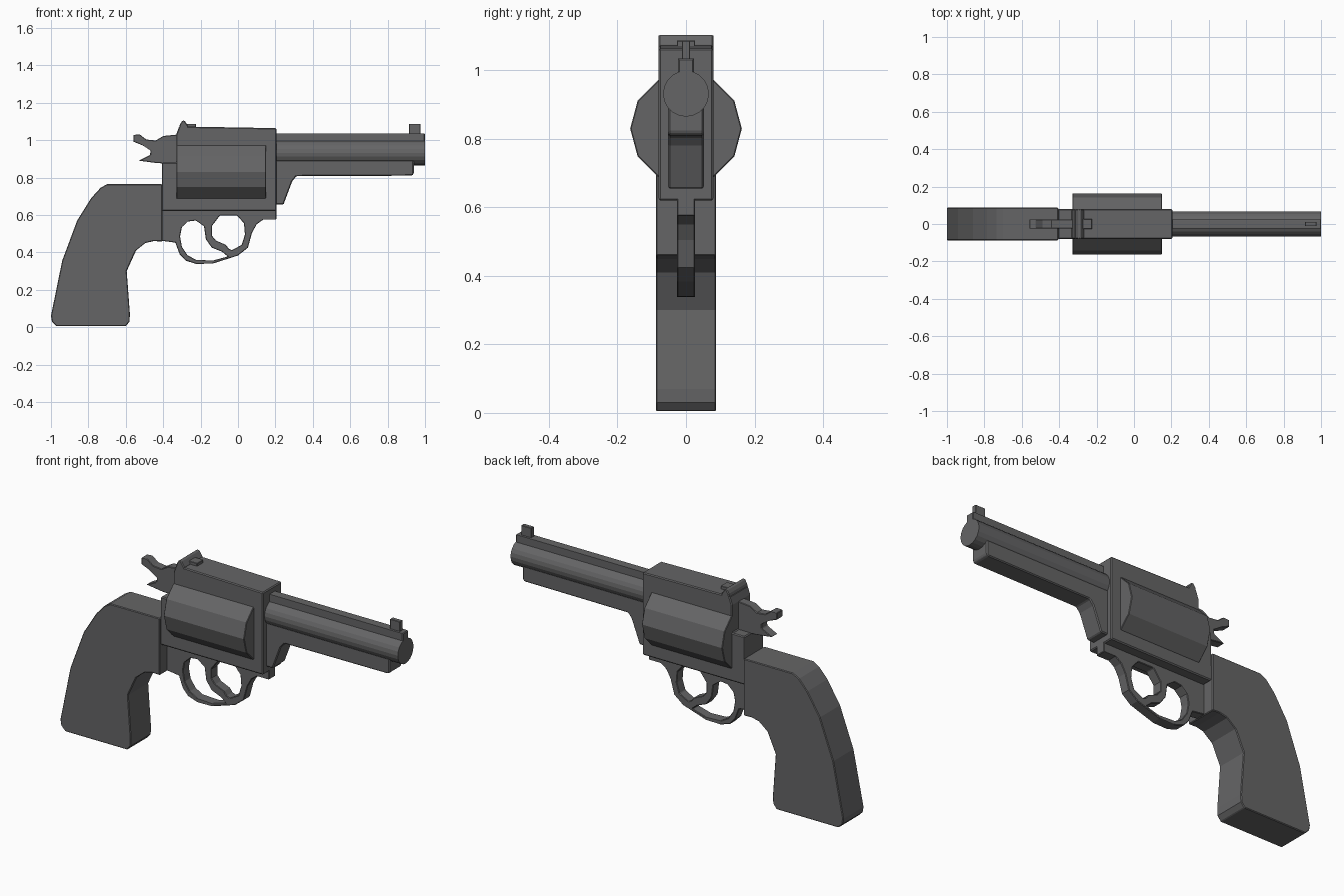
import bpy, bmesh, math
from mathutils import Matrix

cube = bpy.data.objects.get("Cube")
if cube:
    bpy.data.objects.remove(cube)

GREY = (0.13, 0.13, 0.133, 1)
metal = bpy.data.materials.new("dark grey")
metal.use_nodes = True
metal.diffuse_color = GREY
bsdf = next(n for n in metal.node_tree.nodes if n.type == 'BSDF_PRINCIPLED')
bsdf.inputs["Base Color"].default_value = GREY


def finish(name, mesh, bevel):
    mesh.materials.clear()
    mesh.materials.append(metal)
    for face in mesh.polygons:
        face.material_index = 0
        face.use_smooth = False
    obj = bpy.data.objects.new(name, mesh)
    bpy.context.scene.collection.objects.link(obj)
    if bevel:
        mod = obj.modifiers.new("edge bevel", 'BEVEL')
        mod.width = bevel
        mod.segments = 1
        mod.limit_method = 'ANGLE'
        mod.angle_limit = math.radians(40)
    return obj


def plate(name, half_width, *loops, bevel=0.005):
    """Side profile (x, z) with optional holes, extruded evenly across y."""
    curve = bpy.data.curves.new(name, 'CURVE')
    curve.dimensions = '2D'
    curve.fill_mode = 'BOTH'
    curve.extrude = half_width
    for loop in loops:
        spline = curve.splines.new('POLY')
        spline.points.add(len(loop) - 1)
        for point, (x, z) in zip(spline.points, loop):
            point.co = (x, z, 0, 1)
        spline.use_cyclic_u = True
    temp = bpy.data.objects.new(name + "_outline", curve)
    bpy.context.scene.collection.objects.link(temp)
    bpy.context.view_layer.update()
    deps = bpy.context.evaluated_depsgraph_get()
    mesh = bpy.data.meshes.new_from_object(temp.evaluated_get(deps))
    bpy.data.objects.remove(temp)
    bm = bmesh.new()
    bm.from_mesh(mesh)
    bmesh.ops.remove_doubles(bm, verts=bm.verts, dist=0.0005)
    bmesh.ops.rotate(bm, verts=bm.verts, matrix=Matrix.Rotation(math.pi / 2, 3, 'X'))
    bmesh.ops.recalc_face_normals(bm, faces=bm.faces)
    bm.to_mesh(mesh)
    bm.free()
    return finish(name, mesh, bevel)


def box(name, x0, x1, z0, z1, half_width, bevel=0.004):
    return plate(name, half_width, [(x0, z0), (x1, z0), (x1, z1), (x0, z1)], bevel=bevel)


def rod(name, x0, x1, z, radius, sides, bevel=0):
    """Prism along x."""
    bm = bmesh.new()
    bmesh.ops.create_cone(bm, cap_ends=True, segments=sides, radius1=radius,
                          radius2=radius, depth=x1 - x0)
    bmesh.ops.rotate(bm, verts=bm.verts, matrix=Matrix.Rotation(math.pi / 2, 3, 'Y'))
    bmesh.ops.translate(bm, verts=bm.verts, vec=((x0 + x1) / 2, 0, z))
    mesh = bpy.data.meshes.new(name)
    bm.to_mesh(mesh)
    bm.free()
    return finish(name, mesh, bevel)


# Grip
plate("grip", 0.088, [
    (-.405, .765), (-.70, .765), (-.735, .745), (-.785, .69), (-.86, .57),
    (-.94, .355), (-1.0, .06), (-.995, .03), (-.97, .005), (-.60, .005),
    (-.58, .03), (-.578, .07), (-.595, .30), (-.545, .41), (-.495, .45),
    (-.45, .46), (-.405, .458)])

# Frame with rear step
plate("frame", 0.08, [
    (-.405, .62), (.205, .62), (.205, 1.064), (-.315, 1.073),
    (-.33, 1.03), (-.33, .88), (-.405, .88)])

# Cylinder
rod("cylinder", -.33, .15, .83, .163, 12, bevel=.003)

# Barrel, top rib and lower lug
rod("barrel", .2, 1.0, .932, .067, 20)
box("barrel_rib", .2, 1.0, .95, 1.035, .023)
plate("barrel_lug", 0.052, [
    (.2, .655), (.243, .655), (.29, .78), (.312, .807),
    (.93, .81), (.94, .82), (.94, .89), (.2, .89)])

# Sights
box("front_sight", .915, .975, 1.02, 1.087, .012, bevel=.002)
plate("rear_sight", 0.08, [
    (-.322, 1.04), (-.31, 1.085), (-.298, 1.104), (-.285, 1.104),
    (-.266, 1.075), (-.266, 1.04)], bevel=.004)
box("rear_sight_base", -.28, -.225, 1.05, 1.087, .027, bevel=.002)

# Hammer
plate("hammer", 0.025, [
    (-.32, 1.03), (-.40, 1.022), (-.44, .998), (-.49, 1.003), (-.525, 1.03),
    (-.56, 1.028), (-.56, .992), (-.51, .972), (-.468, .945), (-.47, .92),
    (-.53, .89), (-.44, .878), (-.32, .87)], bevel=.003)

# Trigger guard and trigger, one plate with two openings
plate("trigger_guard", 0.027, [
    (-.41, .64), (-.41, .462), (-.335, .452), (-.312, .39), (-.28, .356),
    (-.225, .338), (-.135, .34), (0, .383), (.053, .425), (.075, .505),
    (.10, .55), (.135, .575), (.205, .575), (.205, .64)],
    [(-.30, .535), (-.268, .565), (-.225, .57), (-.182, .54), (-.172, .47),
     (-.14, .425), (-.085, .403), (-.055, .378), (-.135, .356), (-.225, .36),
     (-.27, .385), (-.30, .43), (-.31, .485)],
    [(-.14, .54), (-.097, .597), (-.005, .597), (.032, .555), (.037, .495),
     (.02, .44), (-.032, .412), (-.05, .42), (-.065, .44), (-.118, .463),
     (-.14, .49)], bevel=.003)
